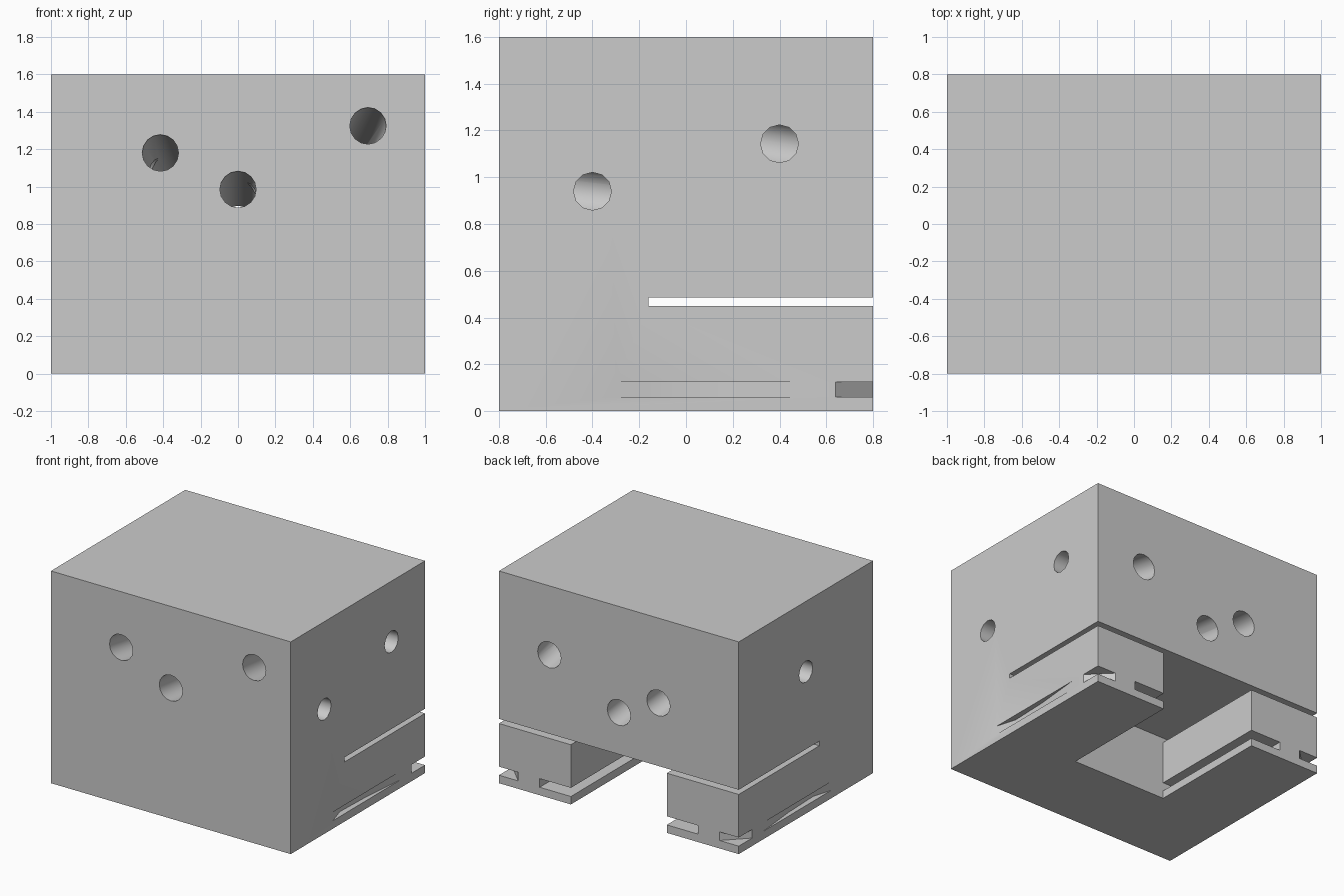
import bpy
import bmesh
from math import radians
from mathutils import Vector

if "Cube" in bpy.data.objects:
    bpy.data.objects.remove(bpy.data.objects["Cube"], do_unlink=True)

grey = bpy.data.materials.new("plain grey")
grey.use_nodes = True
grey.diffuse_color = (0.6, 0.6, 0.6, 1)
grey.node_tree.nodes["Principled BSDF"].inputs["Base Color"].default_value = (0.6, 0.6, 0.6, 1)


def add_object(name, bm):
    bmesh.ops.recalc_face_normals(bm, faces=bm.faces[:])
    mesh = bpy.data.meshes.new(name)
    bm.to_mesh(mesh)
    bm.free()
    mesh.materials.append(grey)
    ob = bpy.data.objects.new(name, mesh)
    bpy.context.scene.collection.objects.link(ob)
    return ob


def prism(name, outline, z0, z1):
    """Extrude a plan outline between two heights."""
    bm = bmesh.new()
    face = bm.faces.new([bm.verts.new((x, y, z0)) for x, y in outline])
    top = bmesh.ops.extrude_face_region(bm, geom=[face])["geom"]
    verts = [v for v in top if isinstance(v, bmesh.types.BMVert)]
    bmesh.ops.translate(bm, verts=verts, vec=(0, 0, z1 - z0))
    return add_object(name, bm)


def box(name, x0, x1, y0, y1, z0, z1):
    return prism(name, [(x0, y0), (x1, y0), (x1, y1), (x0, y1)], z0, z1)


def drill(name, start, end, radius, sides):
    """A cylinder between two points."""
    start, end = Vector(start), Vector(end)
    axis = end - start
    bm = bmesh.new()
    bmesh.ops.create_cone(bm, cap_ends=True, segments=sides, radius1=radius,
                          radius2=radius, depth=axis.length)
    turn = axis.to_track_quat("Z", "Y").to_matrix().to_4x4()
    bmesh.ops.transform(bm, matrix=turn, verts=bm.verts[:])
    bmesh.ops.translate(bm, verts=bm.verts[:], vec=(start + end) / 2)
    return add_object(name, bm)


block = box("block", -1, 1, -0.8, 0.8, 0, 1.6)
cutters = []

# Rear notch between the legs, thin slit above it and sliding slot near the foot
cutters.append(box("notch_cutter", -0.4, 0.4, -0.16, 1, -0.2, 0.465))
cutters.append(box("slit_cutter", -1.2, 1.2, -0.16, 1, 0.45, 0.485))
cutters.append(box("foot_slot_cutter", -0.66, 0.66, -0.16, 1, 0.06, 0.125))

# Corner slots and shallow side grooves, mirrored
for s in (-1, 1):
    corner = [(s * 0.64, 1), (s * 1.2, 0.44), (s * 1.2, 1)]
    cutters.append(prism("corner_slot_cutter", corner, 0.06, 0.125))
    groove = [(s * 1.1, -0.3), (s, -0.3), (s * 0.955, -0.15),
              (s * 0.965, 0.15), (s, 0.51), (s * 1.1, 0.51)]
    cutters.append(prism("side_groove_cutter", groove, 0.06, 0.125))

# Sloping holes from front to back: x and z at the front, then at the back
holes = [((-0.415, 1.18), (-0.33, 0.96)),
         ((0, 0.985), (0, 0.80)),
         ((0.695, 1.325), (0.58, 1.08))]
for (xf, zf), (xb, zb) in holes:
    front, back = Vector((xf, -0.8, zf)), Vector((xb, 0.8, zb))
    extra = (back - front) * 0.1
    cutters.append(drill("long_hole_cutter", front - extra, back + extra, 0.097, 16))

# Level side holes, each ending in one of the sloping holes
for side, x_end, y, z in ((1, 0, -0.4, 0.94), (1, 0.61, 0.4, 1.143), (-1, -0.37, 0, 1.07)):
    cutters.append(drill("side_hole_cutter", (side * 1.2, y, z), (x_end, y, z), 0.081, 12))

# Cut the block
bpy.ops.object.select_all(action="DESELECT")
bpy.context.view_layer.objects.active = block
block.select_set(True)
for cutter in cutters:
    mod = block.modifiers.new("cut", "BOOLEAN")
    mod.operation = "DIFFERENCE"
    mod.solver = "EXACT"
    mod.object = cutter
    bpy.ops.object.modifier_apply(modifier=mod.name)
    bpy.data.objects.remove(cutter, do_unlink=True)

bpy.ops.object.shade_smooth_by_angle(angle=radians(32))
